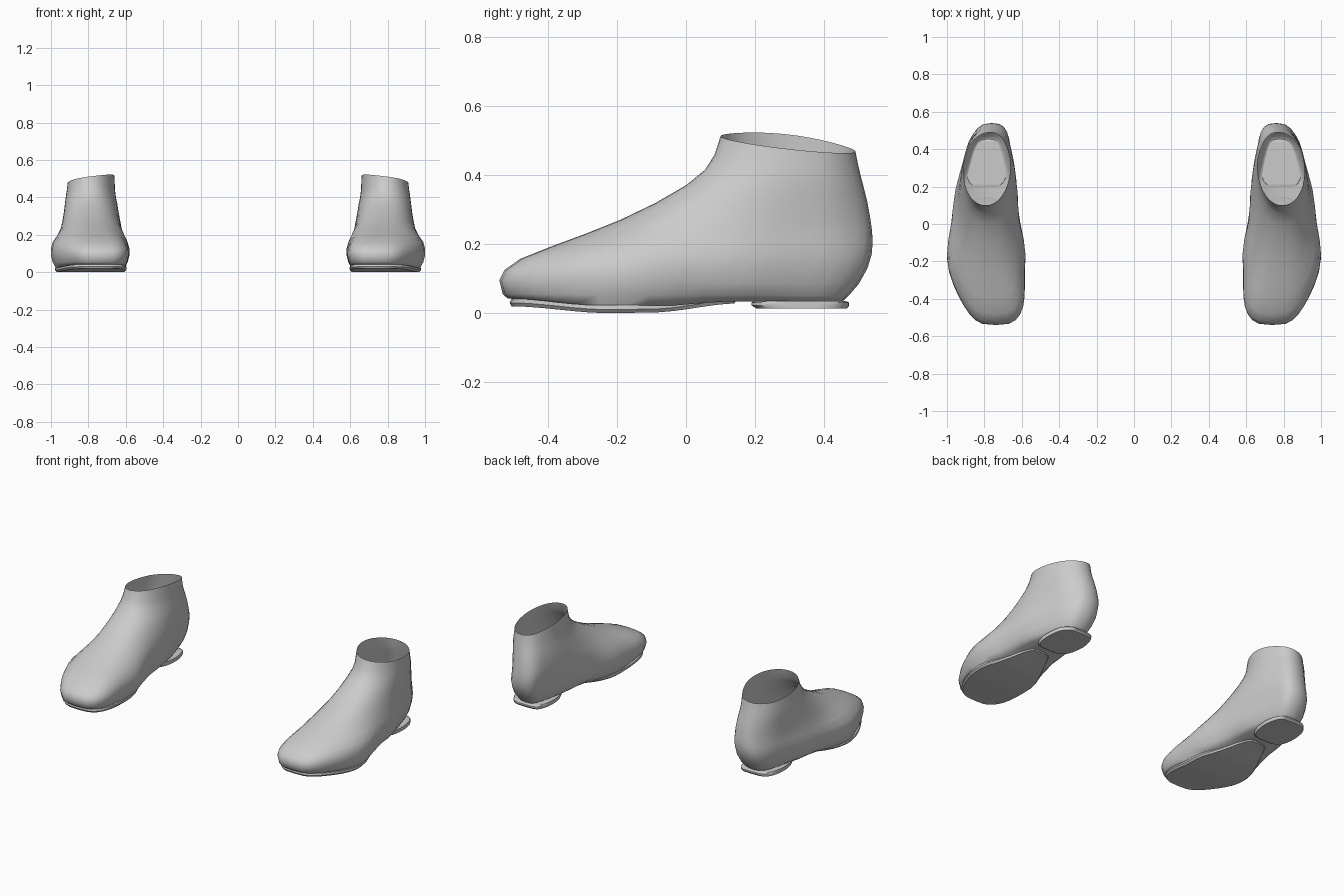
import bpy, bmesh, math

if "Cube" in bpy.data.objects:
    bpy.data.objects.remove(bpy.data.objects["Cube"])

N = 40  # points around each contour

grey = bpy.data.materials.new("soft grey")
grey.diffuse_color = (0.6, 0.6, 0.6, 1)
grey.use_nodes = True
grey.node_tree.nodes["Principled BSDF"].inputs["Base Color"].default_value = grey.diffuse_color


def curve(y, pts):
    """Smooth interpolation through (y, value) pairs."""
    if y <= pts[0][0]:
        return pts[0][1]
    for (a, va), (b, vb) in zip(pts, pts[1:]):
        if y <= b:
            t = (y - a) / (b - a)
            return va + (vb - va) * t * t * (3 - 2 * t)
    return pts[-1][1]


def centre(y):
    return curve(y, [(-0.54, 0.74), (-0.2, 0.79), (0.1, 0.793), (0.4, 0.783), (0.54, 0.765)])


def contour(yf, yb, widths, power, zfunc, shift=0.0):
    """Egg-shaped loop from toe (index 0) round to heel (index N/2) and back."""
    ring = []
    for i in range(N):
        a = 2 * math.pi * i / N
        y = (yf + yb) / 2 - (yb - yf) / 2 * math.cos(a)
        w = curve(y, list(zip((-0.2, 0.1, 0.4), widths)))
        s = math.sin(a)
        off = math.copysign(abs(s) ** power, s) * w if abs(s) > 1e-6 else 0.0
        ring.append((centre(y) + shift + off, y, zfunc(y)))
    return ring


def loft(name, rings, close_top, angle, side):
    bm = bmesh.new()
    loops = [[bm.verts.new((x * side, y, z)) for x, y, z in r] for r in rings]
    for lo, hi in zip(loops, loops[1:]):
        for i in range(N):
            j = (i + 1) % N
            bm.faces.new((lo[i], lo[j], hi[j], hi[i]))
    # flat caps made of strips running across the shoe
    for loop in [loops[0]] + ([loops[-1]] if close_top else []):
        for i in range(N // 2):
            quad = [loop[i], loop[i + 1], loop[-i - 1], loop[-i]]
            bm.faces.new(list(dict.fromkeys(quad)))
    bmesh.ops.recalc_face_normals(bm, faces=bm.faces)
    mesh = bpy.data.meshes.new(name)
    bm.to_mesh(mesh)
    bm.free()
    mesh.materials.append(grey)
    obj = bpy.data.objects.new(name, mesh)
    bpy.context.collection.objects.link(obj)
    bpy.ops.object.select_all(action='DESELECT')
    obj.select_set(True)
    bpy.context.view_layer.objects.active = obj
    bpy.ops.object.shade_smooth_by_angle(angle=math.radians(angle))


def slope(yf, yb, zf, zb):
    return lambda y: zf + (zb - zf) * (y - yf) / (yb - yf)


# front y, back y, front z, back z, half widths (ball, arch, heel), roundness, sideways shift
LEVELS = [
    (-0.530, 0.470, 0.055, 0.050, (0.207, 0.152, 0.122), 0.60, 0.000),
    (-0.540, 0.500, 0.095, 0.085, (0.217, 0.168, 0.136), 0.60, 0.000),
    (-0.525, 0.525, 0.125, 0.130, (0.218, 0.174, 0.143), 0.60, 0.000),
    (-0.480, 0.537, 0.157, 0.170, (0.212, 0.174, 0.146), 0.63, 0.000),
    (-0.390, 0.540, 0.193, 0.205, (0.197, 0.169, 0.147), 0.67, -0.005),
    (-0.290, 0.538, 0.230, 0.240, (0.178, 0.163, 0.146), 0.72, -0.008),
    (-0.190, 0.533, 0.270, 0.275, (0.163, 0.156, 0.144), 0.77, -0.008),
    (-0.090, 0.525, 0.318, 0.320, (0.153, 0.148, 0.141), 0.82, -0.006),
    (0.000, 0.515, 0.370, 0.360, (0.145, 0.142, 0.137), 0.87, -0.003),
    (0.055, 0.506, 0.415, 0.395, (0.136, 0.135, 0.132), 0.92, 0.000),
    (0.082, 0.498, 0.457, 0.428, (0.129, 0.129, 0.128), 0.95, 0.000),
    (0.100, 0.490, 0.512, 0.468, (0.125, 0.125, 0.125), 0.95, 0.000),
]


def bottom_edge(y):
    return curve(y, [(-0.52, 0.042), (-0.25, 0.022), (-0.05, 0.022), (0.12, 0.034), (0.45, 0.036)])


def sole_bottom(y):
    return curve(y, [(-0.51, 0.02), (-0.22, 0.0), (-0.1, 0.002), (0.15, 0.028)])


def tilt(ring):
    """Ankle opening: higher on the inner side, lower on the outer side."""
    return [(x, y, z - 0.12 * (x - centre(y)) + 0.012 * math.sin(math.pi * (y - 0.1) / 0.39) * (x < centre(y)))
            for x, y, z in ring]


for side, label in ((1, "right"), (-1, "left")):
    # upper: open at the ankle, closed underneath
    rings = [contour(-0.515, 0.455, (0.190, 0.125, 0.108), 0.60, bottom_edge)]
    for yf, yb, zf, zb, widths, power, shift in LEVELS:
        rings.append(contour(yf, yb, widths, power, slope(yf, yb, zf, zb), shift))
    rings[-1] = tilt(rings[-1])
    loft(label + "_upper", rings, False, 60, side)

    # thin front sole, curling up at the toe and arch
    loft(label + "_front_sole", [
        contour(-0.505, 0.14, (0.180, 0.115, 0.1), 0.60, sole_bottom),
        contour(-0.510, 0.145, (0.190, 0.120, 0.1), 0.60, lambda y: sole_bottom(y) + 0.010),
        contour(-0.505, 0.13, (0.188, 0.115, 0.1), 0.60, lambda y: bottom_edge(y) + 0.001)], True, 30, side)

    # low heel plate with a small lip
    w = (0.115, 0.115, 0.115)
    loft(label + "_heel", [
        contour(0.205, 0.465, w, 0.45, lambda y: 0.013),
        contour(0.190, 0.472, w, 0.45, lambda y: 0.022),
        contour(0.190, 0.472, w, 0.45, lambda y: 0.031),
        contour(0.200, 0.460, w, 0.45, lambda y: 0.036)], True, 30, side)
